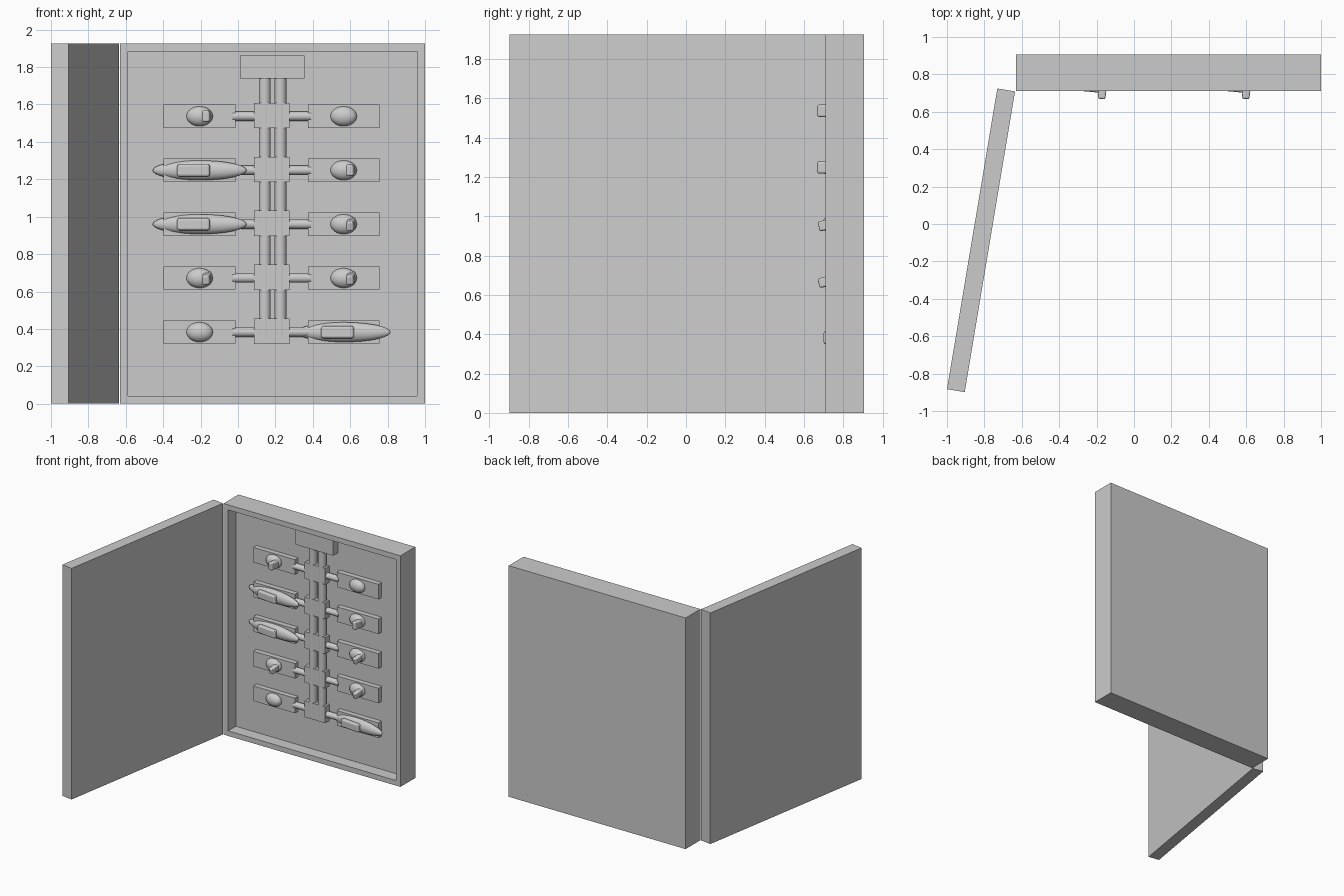
import bpy, bmesh
from math import radians, pi
from mathutils import Matrix, Vector

if "Cube" in bpy.data.objects:
    bpy.data.objects.remove(bpy.data.objects["Cube"])


def box(name, lo, hi, rot=0.0, bevel=0.0):
    """Box between two corners, optionally turned about z and bevelled."""
    lo, hi = Vector(lo), Vector(hi)
    bm = bmesh.new()
    bmesh.ops.create_cube(bm, size=1, matrix=Matrix.Diagonal((*(hi - lo), 1)))
    me = bpy.data.meshes.new(name)
    bm.to_mesh(me)
    bm.free()
    ob = bpy.data.objects.new(name, me)
    ob.location = (lo + hi) / 2
    ob.rotation_euler.z = rot
    bpy.context.collection.objects.link(ob)
    if bevel:
        m = ob.modifiers.new("round", 'BEVEL')
        m.width, m.segments = bevel, 3
    return ob


def rod(name, loc, radius, length, rot=(0, 0, 0)):
    bpy.ops.mesh.primitive_cylinder_add(vertices=24, radius=radius, depth=length,
                                        location=loc, rotation=rot)
    bpy.context.object.name = name
    bpy.ops.object.shade_smooth_by_angle()


def ellipsoid(name, loc, scale, rot=0.0):
    bpy.ops.mesh.primitive_uv_sphere_add(segments=32, ring_count=16, radius=1,
                                         location=loc, rotation=(0, 0, rot))
    ob = bpy.context.object
    ob.name, ob.scale = name, scale
    bpy.ops.object.shade_smooth_by_angle()


# Cabinet: box with the front face inset and pushed back into a tray
cabinet = box("cabinet", (-0.63, 0.71, 0), (1.0, 0.905, 1.925))
bm = bmesh.new()
bm.from_mesh(cabinet.data)
bm.normal_update()
front = min(bm.faces, key=lambda f: f.normal.y)
bmesh.ops.inset_individual(bm, faces=[front], thickness=0.06)
tray = bmesh.ops.extrude_discrete_faces(bm, faces=[front])["faces"][0]
bmesh.ops.translate(bm, verts=tray.verts, vec=(0, 0.10, 0))
bmesh.ops.recalc_face_normals(bm, faces=bm.faces)
bm.to_mesh(cabinet.data)
bm.free()

# Open door, swung about the left edge
cx, cy = -0.818, -0.087
box("door", (cx - 0.048, cy - 0.815, 0), (cx + 0.048, cy + 0.815, 1.925), rot=radians(-9.5))

# Main feed: top block and two vertical conduits
BACK = 0.812
box("feed_block", (0.01, 0.745, 1.74), (0.355, BACK, 1.863))
for x in (0.143, 0.227):
    rod("vertical_conduit", (x, 0.785, 1.06), 0.032, 1.42)

# Breaker rows: each side is a long flipped switch, a knob with lever, or a bare knob
ROWS = [(1.537, "lever", "bare"), (1.248, "long", "lever"), (0.96, "long", "tilted"),
        (0.672, "tilted", "tilted"), (0.383, "bare", "long")]
TILT = radians(-7)
for z, *kinds in ROWS:
    box("junction_block", (0.085, 0.755, z - 0.063), (0.275, BACK, z + 0.072))
    rod("cross_conduit", (0.18, 0.785, z), 0.025, 0.42, (0, pi / 2, 0))
    for x, kind in zip((-0.205, 0.565), kinds):
        box("breaker", (x - 0.192, 0.768, z - 0.062), (x + 0.192, BACK, z + 0.063))
        if kind == "long":
            ellipsoid("long_switch", (x, 0.766, z), (0.253, 0.04, 0.053), TILT)
            box("flat_lever", (x - 0.12, 0.707, z - 0.033), (x + 0.055, 0.745, z + 0.032),
                TILT * 0.8, 0.012)
        else:
            ellipsoid("switch_knob", (x, 0.766, z), (0.071, 0.043, 0.053), TILT)
        if kind in ("lever", "tilted"):
            lever = box("switch_lever", (x + 0.018, 0.668, z - 0.031),
                        (x + 0.058, 0.775, z + 0.031), TILT, 0.01)
            if kind == "tilted":
                lever.rotation_euler.x = radians(14)
                lever.location.y += 0.006
                lever.scale.z = 0.8
